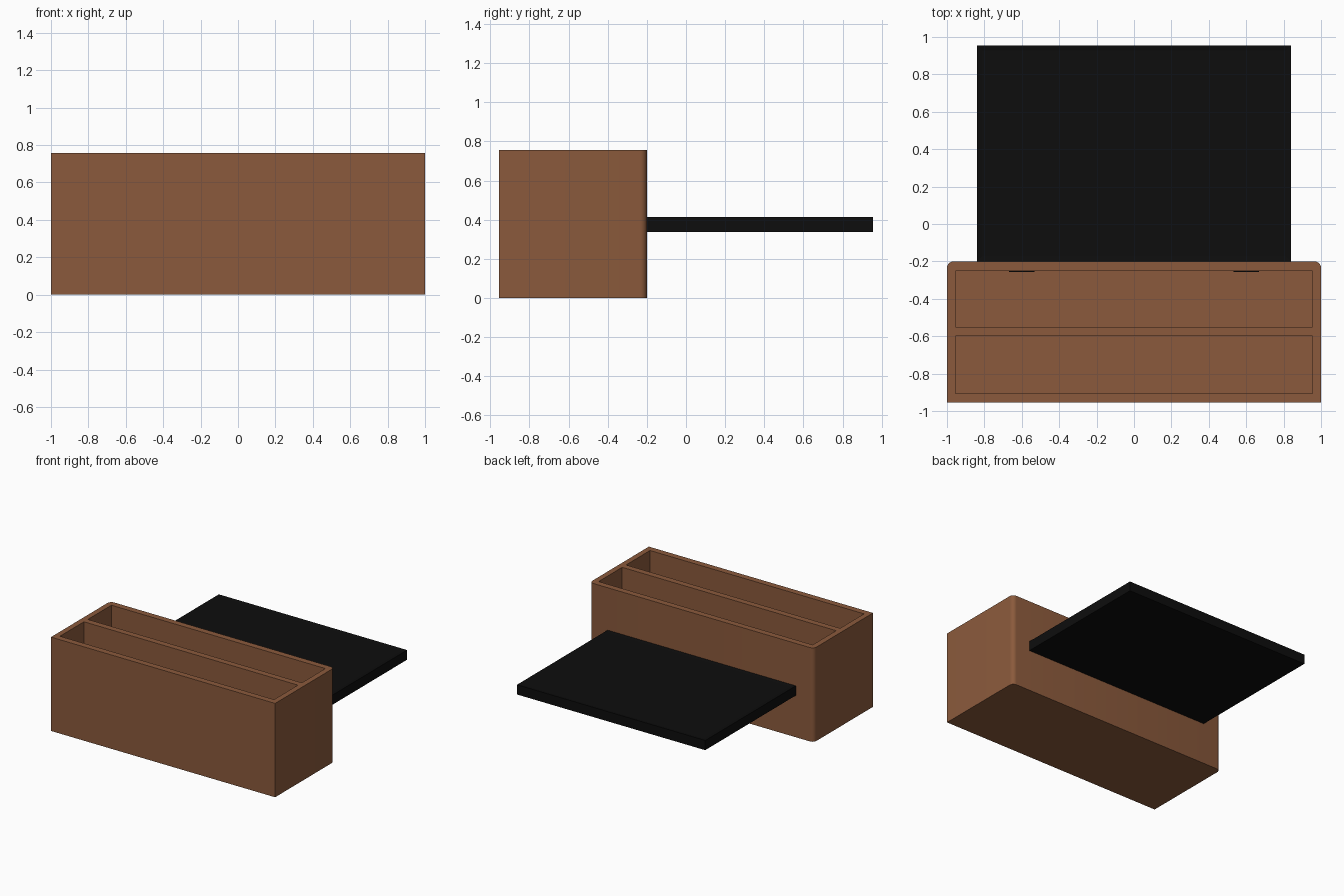
import bpy, bmesh, math

if "Cube" in bpy.data.objects:
    bpy.data.objects.remove(bpy.data.objects["Cube"])


def material(name, rgb):
    m = bpy.data.materials.new(name)
    m.diffuse_color = (*rgb, 1)
    m.use_nodes = True
    m.node_tree.nodes["Principled BSDF"].inputs["Base Color"].default_value = m.diffuse_color
    return m


brown = material("wood_brown", (0.258, 0.102, 0.045))
black = material("matte_black", (0.004, 0.004, 0.004))


def box(name, lo, hi, mat, edit=None):
    """Axis-aligned box from its low and high corners, with an optional bmesh edit."""
    bm = bmesh.new()
    bmesh.ops.create_cube(bm, size=1)
    for v in bm.verts:
        v.co = [(a + b) / 2 + c * (b - a) for a, b, c in zip(lo, hi, v.co)]
    if edit:
        edit(bm)
    mesh = bpy.data.meshes.new(name)
    bm.to_mesh(mesh)
    bm.free()
    mesh.materials.append(mat)
    ob = bpy.data.objects.new(name, mesh)
    bpy.context.collection.objects.link(ob)
    return ob


def round_back_edges(bm):
    edges = [e for e in bm.edges if all(v.co.y > -0.3 for v in e.verts)
             and abs(e.verts[0].co.z - e.verts[1].co.z) > 0.1]
    bmesh.ops.bevel(bm, geom=edges, offset=0.035, segments=6, profile=0.5, affect='EDGES')


def recess_top(bm):
    bm.normal_update()
    top = [f for f in bm.faces if f.normal.z > 0.9]
    bmesh.ops.inset_region(bm, faces=top, thickness=0.04, depth=0)
    for v in top[0].verts:
        v.co.z -= 0.005


# Organizer body with two open compartments
body = box("organizer_body", (-1, -0.955, 0), (1, -0.2, 0.757), brown, round_back_edges)
for i, (y0, y1) in enumerate([(-0.905, -0.6), (-0.55, -0.25)]):
    cutter = box(f"compartment_cutter_{i}", (-0.955, y0, 0.05), (0.955, y1, 0.9), brown)
    cutter.hide_render = True
    mod = body.modifiers.new("compartment", 'BOOLEAN')
    mod.operation, mod.solver, mod.object = 'DIFFERENCE', 'EXACT', cutter
    bpy.context.view_layer.objects.active = body
    bpy.ops.object.modifier_apply(modifier=mod.name)
    bpy.data.objects.remove(cutter)

bpy.ops.object.select_all(action='DESELECT')
body.select_set(True)
bpy.context.view_layer.objects.active = body
bpy.ops.object.shade_smooth_by_angle(angle=math.radians(30))

# Flat tray behind the body
box("tray", (-0.84, -0.2, 0.337), (0.84, 0.955, 0.415), black, recess_top)

# Mounting tabs through the back wall
for side, cx in (("left", -0.6), ("right", 0.6)):
    box(f"mounting_tab_{side}", (cx - 0.067, -0.256, 0.345), (cx + 0.067, -0.19, 0.405), black)
